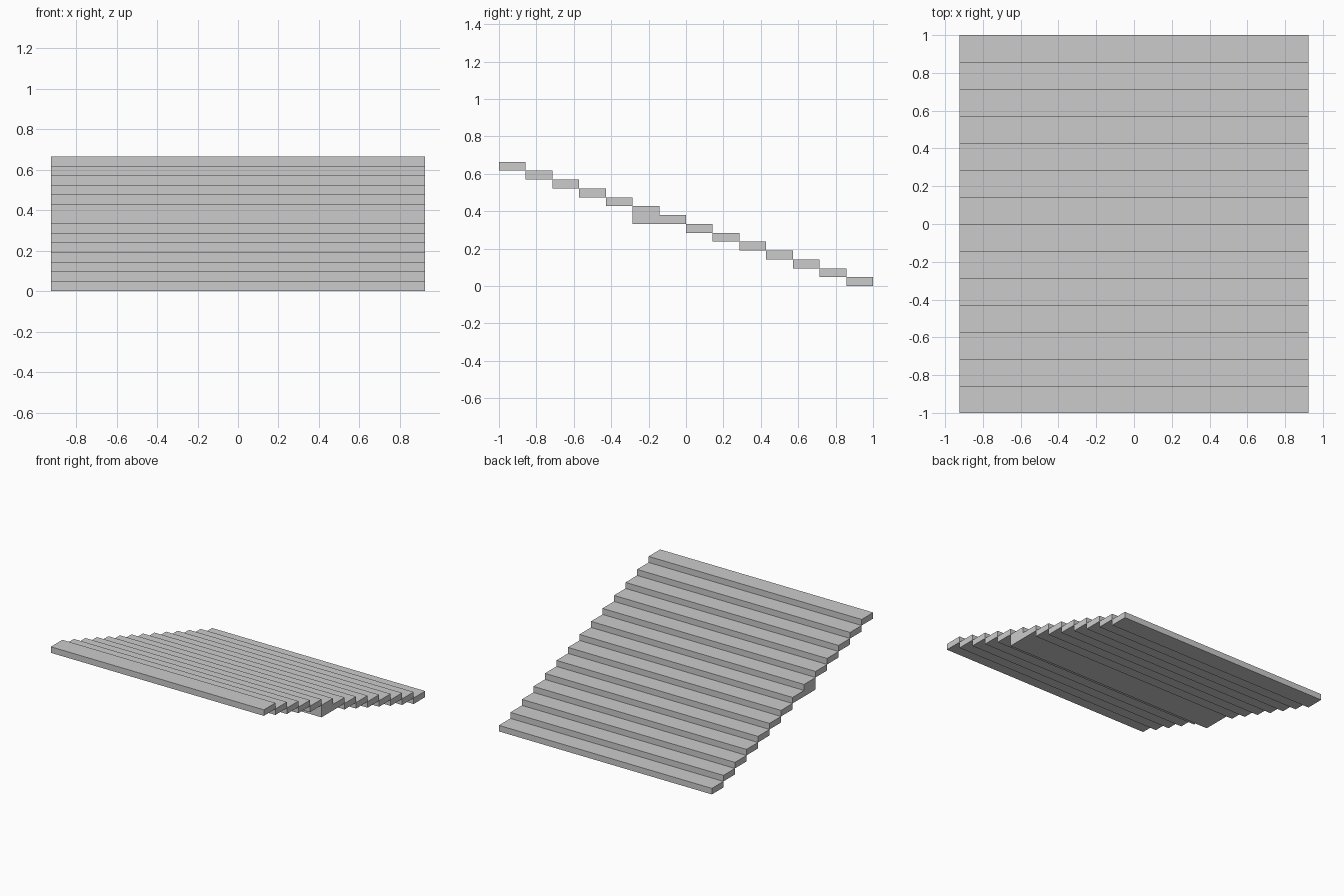
import bpy

if "Cube" in bpy.data.objects:
    bpy.data.objects.remove(bpy.data.objects["Cube"])

STEPS = 14
WIDTH = 1.85
DEPTH = 2.0 / STEPS
RISE = 0.664 / STEPS
SUPPORT_STEP = 5  # this step is twice as thick, hanging down below its neighbours


def box(name, y0, y1, z0, z1):
    bpy.ops.mesh.primitive_cube_add(size=1, location=(0, (y0 + y1) / 2, (z0 + z1) / 2))
    ob = bpy.context.object
    ob.name = name
    ob.scale = (WIDTH, y1 - y0, z1 - z0)
    bpy.ops.object.transform_apply(location=False, rotation=False, scale=True)
    return ob


# Flight of slab steps descending from front to back
for i in range(STEPS):
    y = -1 + i * DEPTH
    top = (STEPS - i) * RISE
    thickness = RISE * (2 if i == SUPPORT_STEP else 1)
    name = "support_step" if i == SUPPORT_STEP else f"step_{i + 1:02d}"
    box(name, y, y + DEPTH, top - thickness, top)
